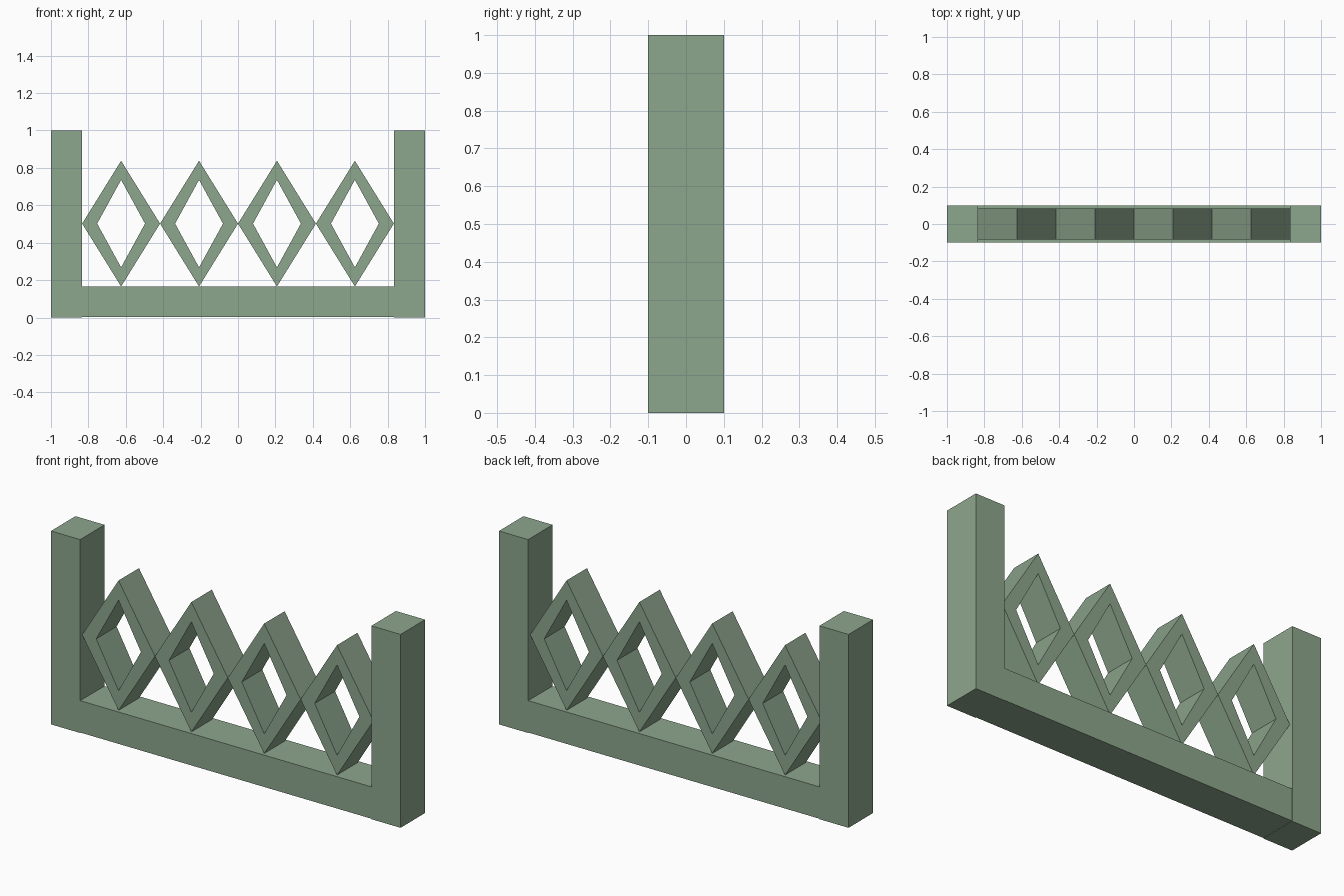
import bpy
import bmesh

if "Cube" in bpy.data.objects:
    bpy.data.objects.remove(bpy.data.objects["Cube"])

green = bpy.data.materials.new("sage_green")
green.diffuse_color = (0.27, 0.385, 0.27, 1)
green.use_nodes = True
green.node_tree.nodes["Principled BSDF"].inputs["Base Color"].default_value = green.diffuse_color


def finish(name, bm):
    bmesh.ops.recalc_face_normals(bm, faces=bm.faces)
    mesh = bpy.data.meshes.new(name)
    bm.to_mesh(mesh)
    bm.free()
    mesh.materials.append(green)
    obj = bpy.data.objects.new(name, mesh)
    bpy.context.collection.objects.link(obj)
    return obj


def box(name, x0, x1, half_y, z0, z1):
    bm = bmesh.new()
    bmesh.ops.create_cube(bm, size=1)
    for v in bm.verts:
        v.co = (x1 if v.co.x > 0 else x0,
                half_y if v.co.y > 0 else -half_y,
                z1 if v.co.z > 0 else z0)
    return finish(name, bm)


def diamond_frame(name, cx, cz, outer, inner, half_y):
    """Open diamond ring in the xz plane, extruded along y."""
    bm = bmesh.new()
    corners = [(1, 0), (0, 1), (-1, 0), (0, -1)]
    rings = [[bm.verts.new((cx + w * a, y, cz + h * b)) for a, b in corners]
             for (w, h), y in ((outer, -half_y), (outer, half_y),
                               (inner, half_y), (inner, -half_y))]
    for k in range(4):
        r, s = rings[k], rings[(k + 1) % 4]
        for i in range(4):
            j = (i + 1) % 4
            bm.faces.new((r[i], r[j], s[j], s[i]))
    return finish(name, bm)


# End posts
POST = 0.8333
box("left_post", -1, -POST, 0.1, 0, 1)
box("right_post", POST, 1, 0.1, 0, 1)

# Bottom rail between the posts
box("bottom_rail", -POST, POST, 0.099, 0.002, 0.1667)

# Row of four diamond frames standing on the rail
pitch = 2 * POST / 4
for i in range(4):
    diamond_frame(f"diamond_{i + 1}", -POST + pitch * (i + 0.5), 0.502,
                  (pitch / 2, 0.336), (0.128, 0.234), 0.0835)
